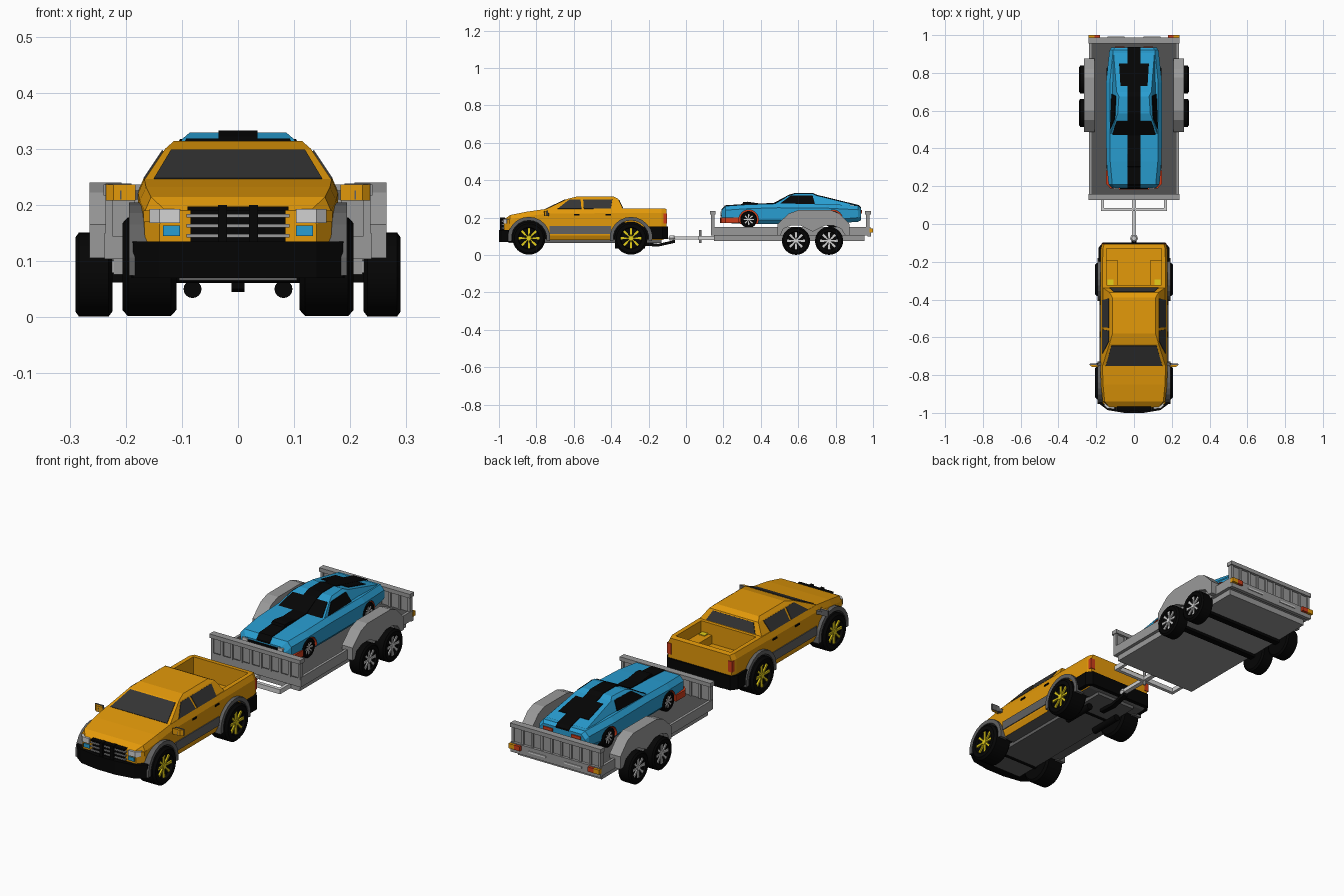
import bpy, bmesh, math
from mathutils import Vector

if "Cube" in bpy.data.objects:
    bpy.data.objects.remove(bpy.data.objects["Cube"])

def mat(name, r, g, b):
    m = bpy.data.materials.new(name)
    m.diffuse_color = (r, g, b, 1)
    m.use_nodes = True
    m.node_tree.nodes["Principled BSDF"].inputs["Base Color"].default_value = m.diffuse_color
    return m

ORANGE = mat("orange_paint", .77, .32, .003)
BLACK = mat("black_rubber", .0015, .0015, .0015)
GLASS = mat("dark_glass", .035, .035, .035)
FLARE = mat("mid_grey_plastic", .12, .12, .12)
GREY = mat("trailer_grey", .32, .32, .32)
FLOOR = mat("floor_grey", .085, .085, .085)
SILVER = mat("silver", .65, .65, .65)
BLUE = mat("blue_paint", .022, .34, .64)
RED = mat("red_paint", .62, .045, .01)
YELLOW = mat("yellow", .78, .62, .01)

def loft(name, rings, mats, rule=None):
    """Bridge equal rings of points and cap both ends."""
    bm = bmesh.new()
    vs = [[bm.verts.new(p) for p in r] for r in rings]
    n = len(vs[0])
    for a, b in zip(vs, vs[1:]):
        for i in range(n):
            bm.faces.new((a[i], a[(i + 1) % n], b[(i + 1) % n], b[i]))
    bm.faces.new(vs[0])
    bm.faces.new(vs[-1])
    bmesh.ops.recalc_face_normals(bm, faces=bm.faces)
    bm.normal_update()
    if rule:
        for f in bm.faces:
            f.material_index = rule(f.calc_center_median(), f.normal)
    me = bpy.data.meshes.new(name)
    bm.to_mesh(me)
    bm.free()
    for m in mats:
        me.materials.append(m)
    ob = bpy.data.objects.new(name, me)
    bpy.context.collection.objects.link(ob)
    return ob

def box(name, x0, x1, y0, y1, z0, z1, *mats, rule=None):
    return loft(name, [[(x0, y0, z), (x1, y0, z), (x1, y1, z), (x0, y1, z)] for z in (z0, z1)], mats, rule)

def prism(name, yz, x0, x1, m):
    return loft(name, [[(x, y, z) for y, z in yz] for x in (x0, x1)], [m])

def slab(name, xy, z0, z1, m):
    return loft(name, [[(x, y, z) for x, y in xy] for z in (z0, z1)], [m])

def both(half):
    return half + [(-x, y) for x, y in reversed(half)]

def lathe(name, prof, c, axis, *mats, n=32, rule=None):
    rings = []
    for o, r in prof:
        ring = []
        for i in range(n):
            a = 2 * math.pi * i / n
            u, v = r * math.cos(a), r * math.sin(a)
            p = {'X': (o, u, v), 'Y': (u, o, v), 'Z': (u, v, o)}[axis]
            ring.append(Vector(c) + Vector(p))
        rings.append(ring)
    ob = loft(name, rings, mats, rule)
    bpy.ops.object.select_all(action='DESELECT')
    ob.select_set(True)
    bpy.context.view_layer.objects.active = ob
    bpy.ops.object.shade_smooth_by_angle(angle=math.radians(35))
    return ob

def plate(name, quad, uv, m, t=.003):
    """Thin plate laid on a four-cornered panel, outline in panel coordinates."""
    a, b, c, d = [Vector(p) for p in quad]
    pts = [a.lerp(b, u).lerp(d.lerp(c, u), v) for u, v in uv]
    n = (b - a).cross(d - a).normalized() * t
    return loft(name, [[p - n for p in pts], [p + n for p in pts]], [m])

def rect(u0, u1, v0, v1):
    return [(u0, v0), (u1, v0), (u1, v1), (u0, v1)]

def mir(pts, s):
    return [(s * p[0], *p[1:]) for p in pts]

def section(y, w, zb, zt, ins, sh):
    h = [(w - ins, zb), (w, zb + sh), (w, zt - sh), (w - ins, zt)]
    return [(x, y, z) for x, z in both(h)]

def ring(z, x, y0, y1, xr=None):
    xr = xr or x
    return [(-x, y0, z), (x, y0, z), (xr, y1, z), (-xr, y1, z)]

def cut(ob, cutter):
    md = ob.modifiers.new("cut", 'BOOLEAN')
    md.operation, md.solver, md.object = 'DIFFERENCE', 'EXACT', cutter
    bpy.context.view_layer.objects.active = ob
    bpy.ops.object.modifier_apply(modifier="cut")
    bpy.data.objects.remove(cutter)

def wheel(name, x, y, z, r, w, rim, thick=.07):
    s = 1 if x > 0 else -1
    prof = [(-.5, .6), (-.5, .88), (-.4, 1), (.4, 1), (.5, .88), (.5, .66), (.36, .62), (.34, .1)]
    lathe(name + "_tyre", [(s * o * w, k * r) for o, k in prof], (x, y, z), 'X', BLACK)
    lathe(name + "_hub", [(s * .3 * w, .18 * r), (s * .46 * w, .15 * r)], (x, y, z), 'X', rim, n=12)
    for i in range(8):
        a = math.pi * i / 4
        def pt(rad, off):
            return (y + r * (rad * math.cos(a) - off * math.sin(a)), z + r * (rad * math.sin(a) + off * math.cos(a)))
        prism(name + "_spoke", [pt(.1, -.04), pt(.63, -thick), pt(.63, thick), pt(.1, .04)],
              x + s * .33 * w, x + s * .43 * w, rim)

# ---------------- pickup truck ----------------
rows = [(-.972, .14, .09, .19), (-.94, .166, .08, .214), (-.85, .175, .08, .232), (-.75, .178, .08, .246),
        (-.33, .178, .08, .25), (-.13, .176, .08, .25), (-.105, .168, .09, .247)]
truck = loft("truck_body", [section(*r, .011, .025) for r in rows], [ORANGE, BLACK, FLARE],
             lambda c, n: 2 if n.z < -.8 else 0)
for s in (-1, 1):
    for y in (-.84, -.294):
        cut(truck, lathe("well_cutter", [(-.06, .098), (.06, .098)], (s * .155, y, .09), 'X',
                         ORANGE, BLACK, rule=lambda c, n: 1))
        wheel("truck_wheel", s * .158, y, .09, .088, .096, YELLOW)
        arc = [(r * math.cos(a), r * math.sin(a)) for r, seq in ((.114, range(13)), (.095, range(12, -1, -1)))
               for a in [math.radians(-8 + 196 * i / 12) for i in seq]]
        prism("wheel_flare", [(y + u, .09 + v) for u, v in arc], s * .15, s * .194, FLARE)
cut(truck, box("bed_cutter", -.145, .145, -.322, -.13, .155, .3, ORANGE))
box("truck_chassis", -.105, .105, -.95, -.13, .065, .085, FLARE)
for y in (-.84, -.294):
    lathe("truck_axle", [(-.12, .014), (.12, .014)], (0, y, .075), 'X', BLACK, n=12)

# cab and windows
A, B = ring(.243, .168, -.755, -.335), ring(.3, .13, -.635, -.362)
loft("truck_cab", [A, B, ring(.314, .114, -.58, -.39)], [ORANGE])
plate("windshield", [A[0], A[1], B[1], B[0]], rect(.05, .95, .04, .93), GLASS)
plate("cab_rear_window", [A[2], A[3], B[3], B[2]], rect(.1, .9, .15, .9), GLASS)
for s in (-1, 1):
    q = mir([A[1], A[2], B[2], B[1]], s)
    plate("front_door_window", q, [(.15, .06), (.46, .06), (.28, .93), (.07, .93)], GLASS)
    plate("rear_door_window", q, [(.49, .06), (.84, .06), (.88, .93), (.33, .93)], GLASS)
    # side trim, handles, mirrors
    box("sill_band", s * .174, s * .182, -.73, -.4, .112, .155, FLARE)
    for y in (-.6, -.43):
        box("door_handle", s * .176, s * .183, y, y + .03, .212, .219, BLACK)
    slab("mirror_arm", mir([(.165, -.745), (.21, -.758), (.212, -.74), (.165, -.73)], s), .21, .226, FLARE)
    slab("mirror", mir([(.183, -.758), (.222, -.757), (.236, -.745), (.2, -.745)], s), .208, .236, ORANGE)
    slab("mirror_glass", mir([(.19, -.746), (.236, -.746), (.234, -.739), (.192, -.739)], s), .208, .238, FLARE)
    # lights
    slab("headlight", mir([(.103, -.979), (.14, -.977), (.158, -.96), (.15, -.93), (.103, -.93)], s), .168, .193, SILVER)
    slab("indicator", mir([(.15, -.965), (.168, -.945), (.168, -.93), (.15, -.93)], s), .17, .19, ORANGE)
    box("fog_light", s * .103, s * .134, -.977, -.969, .145, .163, BLUE)
    box("tail_light", s * .15, s * .173, -.12, -.102, .17, .222, RED)
    # bed wheel housing
    box("bed_wheel_box", s * .088, s * .17, -.33, -.19, .15, .195, ORANGE)
    box("bed_marker", s * .108, s * .14, -.325, -.295, .193, .199, YELLOW)
    lathe("exhaust", [(-.08, .016), (.08, .016)], (s * .081, -.3, .05), 'Y', BLACK, n=16)
    box("grille_guard_bar", s * .02, s * .036, -.995, -.968, .11, .2, BLACK)

# grille and bumpers
box("grille", -.085, .085, -.98, -.96, .125, .194, BLACK)
for z in (.142, .16, .178):
    box("grille_slat", -.092, .092, -.986, -.97, z, z + .006, GREY)
box("guard_top_bar", -.09, .09, -.988, -.965, .19, .197, BLACK)
slab("front_bumper", both([(.19, -.925), (.187, -.95), (.14, -.985), (.05, -1)]), .07, .135, BLACK)
slab("rear_bumper", both([(.187, -.2), (.187, -.125), (.165, -.097)]), .085, .152, BLACK)
prism("tow_hitch", [(-.23, .07), (-.23, .05), (-.15, .045), (-.06, .065), (-.06, .08), (-.15, .06)], -.012, .012, BLACK)

# ---------------- trailer ----------------
lathe("coupler", [(-.012, .012), (0, .02), (.014, .012)], (0, -.075, .09), 'Z', SILVER, n=16)
box("tongue", -.011, .011, -.075, .15, .082, .1, SILVER)
box("drawbar", -.175, .175, .068, .085, .08, .102, SILVER)
lathe("jack", [(-.035, .007), (.035, .007)], (0, .075, .1), 'Z', SILVER, n=10)
for s in (-1, 1):
    box("drawbar_side", s * .16, s * .175, .08, .15, .08, .102, SILVER)
box("deck", -.238, .238, .135, .975, .104, .145, GREY, FLOOR, rule=lambda c, n: int(n.z > .8))
box("lower_frame", -.222, .222, .15, .955, .076, .106, GREY)
for s in (-1, 1):
    box("deck_edge", s * .225, s * .238, .135, .975, .14, .15, GREY)
for y in (.143, .972):
    box("gate_panel", -.232, .232, y - .003, y + .003, .14, .222, GREY)
    box("gate_top_rail", -.24, .24, y - .016, y + .016, .217, .236, GREY)
    for i in range(10):
        x = -.23 + .46 * i / 9
        box("gate_rib", x - .006, x + .006, y - .01, y + .01, .14, .22, GREY)
box("rear_beam", -.238, .238, .97, .988, .1, .146, GREY)
for s in (-1, 1):
    box("rear_red_light", s * .18, s * .21, .98, 1, .12, .142, RED)
    box("rear_amber_light", s * .21, s * .24, .98, 1, .12, .142, ORANGE)
    box("rear_reflector", s * .05, s * .14, .985, .992, .12, .128, SILVER)
    # fenders open underneath for the wheels
    prism("trailer_fender", [(.488, .105), (.488, .165), (.55, .222), (.6, .24), (.775, .24), (.82, .222), (.875, .165),
                             (.875, .105), (.852, .105), (.83, .14), (.79, .157), (.74, .157), (.677, .125),
                             (.615, .157), (.56, .157), (.52, .14), (.505, .105)], s * .208, s * .265, GREY)
    for y in (.588, .765):
        wheel("trailer_wheel", s * .257, y, .076, .075, .066, SILVER, .09)
for y in (.588, .765):
    box("trailer_axle", -.23, .23, y - .015, y + .015, .062, .08, BLACK)

# ---------------- sports car ----------------
rows = [(.19, .115, .18, .238), (.21, .135, .172, .262), (.33, .146, .165, .27), (.49, .148, .165, .275),
        (.75, .148, .165, .273), (.92, .13, .178, .264), (.935, .12, .185, .252)]
car = loft("car_body", [section(*r, .02, .022) for r in rows], [BLUE, RED],
           lambda c, n: int(c.z < .2 and n.z < -.8))
for s in (-1, 1):
    for y in (.335, .785):
        cut(car, lathe("well_cutter", [(-.035, .052), (.035, .052)], (s * .132, y, .19), 'X',
                       BLUE, RED, rule=lambda c, n: 1))
        wheel("car_wheel", s * .122, y, .19, .045, .045, SILVER, .09)
    box("car_headlight", s * .08, s * .108, .184, .2, .212, .234, SILVER)
    box("car_tail_light", s * .05, s * .1, .93, .94, .222, .24, RED)
slab("car_front_lip", both([(.147, .284), (.147, .212), (.125, .188), (.07, .183)]), .172, .202, RED)
box("car_grille", -.075, .075, .184, .195, .207, .23, BLACK)
A, B = ring(.268, .128, .465, .905, .108), ring(.318, .099, .55, .7, .092)
loft("car_cabin", [A, B, ring(.329, .086, .585, .675, .08)], [BLUE])
plate("car_windshield", [A[0], A[1], B[1], B[0]], rect(.04, .96, .05, .95), BLACK)
plate("car_rear_window", [A[2], A[3], B[3], B[2]], rect(.12, .88, .27, .85), BLACK)
for s in (-1, 1):
    q = mir([A[1], A[2], B[2], B[1]], s)
    plate("car_side_window", q, [(.07, .08), (.52, .08), (.8, .95), (.08, .95)], BLACK, .004)
path = [(.189, .24), (.209, .263), (.33, .271), (.468, .275), (.55, .319), (.585, .33), (.675, .33), (.7, .319),
        (.9, .27), (.922, .265), (.936, .252)]
loft("centre_stripe", [[(-.035, y, z - .004), (.035, y, z - .004), (.035, y, z + .003), (-.035, y, z + .003)]
                       for y, z in path], [BLACK])
prism("hood_scoop", [(.3, .268), (.305, .284), (.33, .285), (.42, .272)], -.034, .034, BLACK)
